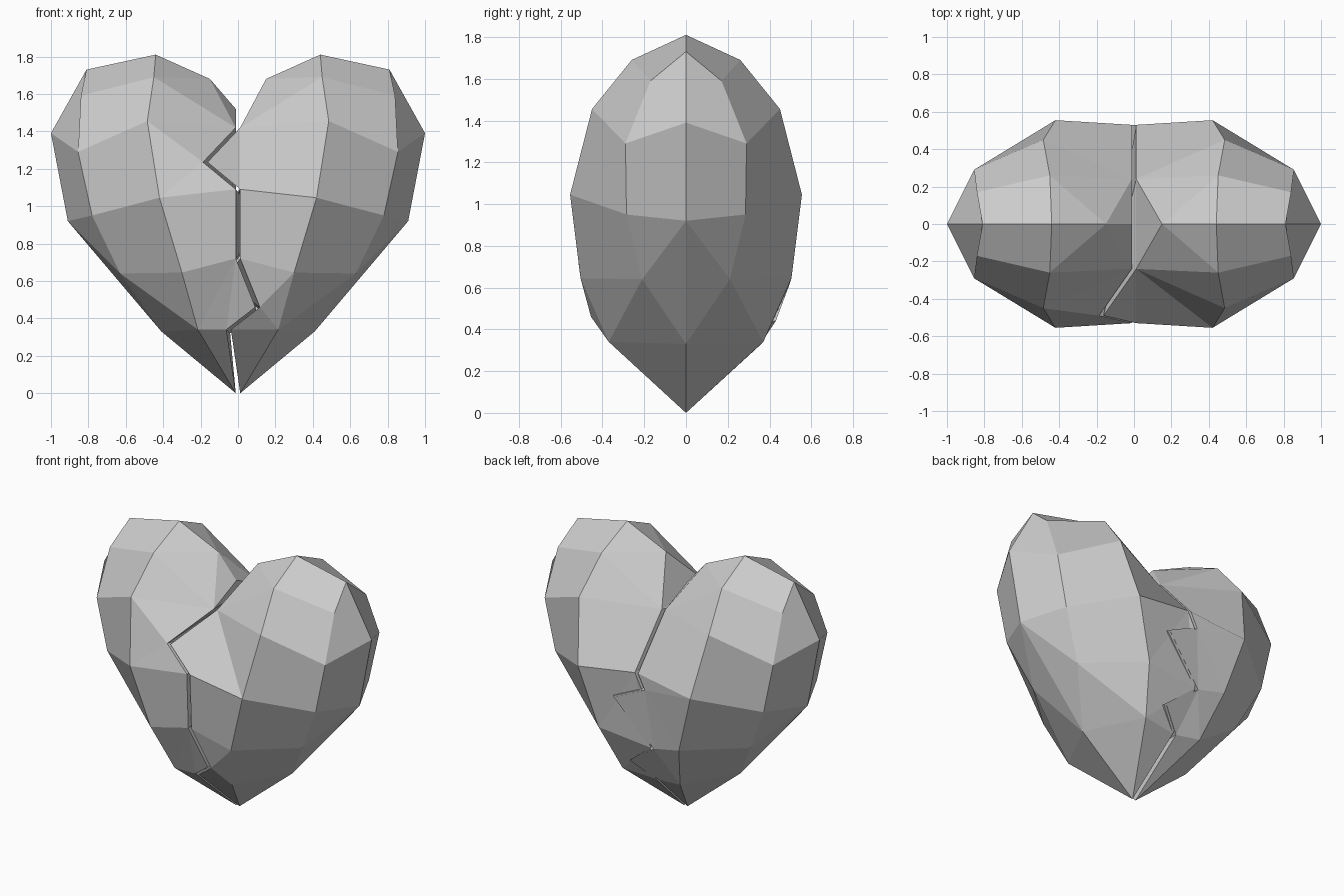
import bpy
import bmesh

if "Cube" in bpy.data.objects:
    bpy.data.objects.remove(bpy.data.objects["Cube"])

# Faceted outline of one lobe: rim on y=0, then two rings towards the front or back
RIM = [(.15, 0, 1.68), (.44, 0, 1.81), (.81, 0, 1.73), (1, 0, 1.39), (.91, 0, .92), (.41, 0, .33)]
MID = [(.84, .17, 1.59), (.855, .29, 1.29), (.78, .285, .95), (.63, .21, .64)]
INNER = [(.45, .26, 1.69), (.485, .45, 1.455), (.42, .555, 1.045), (.3, .505, .645), (.215, .37, .34)]

# Zigzag crack lines, from the cleft down to the tip
FRONT = [(0, -.24, 1.42), (-.175, -.49, 1.235), (0, -.53, 1.09), (0, -.515, .72),
         (.105, -.455, .46), (-.05, -.365, .34), (0, 0, 0)]
BACK = [(0, .24, 1.42), (0, .53, 1.1), (-.05, .53, 1.0), (.165, .53, .9),
        (-.09, .49, .6), (.11, .43, .44), (-.03, .35, .32), (0, 0, 0)]
GAP = .012


def heart_half(name, side):
    bm = bmesh.new()

    def add(points, sx=1, sy=1, dx=0):
        return [bm.verts.new((x * sx + dx, y * sy, z)) for x, y, z in points]

    rim = add(RIM, side)
    front = add(FRONT, dx=side * GAP)
    back = add(BACK[:-1], dx=side * GAP) + [front[-1]]
    tip = front[-1]

    # Outer shell, front and back
    # stops = crack indices joined to the inner ring at mid, low and bottom heights
    for sy, crack, stops in ((-1, front, (2, 3, 5)), (1, back, (1, 4, 6))):
        m, c = add(MID, side, sy), add(INNER, side, sy)
        a, b, d = stops
        faces = [
            [rim[1], rim[2], m[0], c[0]], [rim[2], rim[3], m[1], m[0]],
            [rim[3], rim[4], m[2], m[1]], [rim[4], m[3], m[2]],
            [rim[4], rim[5], m[3]], [rim[5], c[4], m[3]], [rim[5], tip, c[4]],
            [m[3], c[4], c[3]],
            [rim[0], rim[1], c[0]], [rim[0], c[0], crack[0]], [c[0], c[1], crack[0]],
            crack[:a + 1] + [c[2], c[1]],
            crack[a:b + 1] + [c[3], c[2]],
            crack[b:d + 1] + [c[4], c[3]],
            [crack[d], tip, c[4]],
        ]
        faces += [[m[i], m[i + 1], c[i + 1], c[i]] for i in range(3)]
        for f in faces:
            bm.faces.new(f)

    # Top of the broken wall: the left half keeps a small ridge at the cleft
    if side < 0:
        ridge = bm.verts.new((side * GAP, 0, 1.52))
        for f in ([rim[0], ridge, front[0]], [rim[0], ridge, back[0]], [ridge, front[0], back[0]]):
            bm.faces.new(f)
    else:
        bm.faces.new([rim[0], front[0], back[0]])

    # Broken inner wall, stitched between the two crack lines from top to tip
    i = j = 0
    while i < len(front) - 2 or j < len(back) - 2:
        if j >= len(back) - 2 or (i < len(front) - 2 and front[i + 1].co.z >= back[j + 1].co.z):
            bm.faces.new([front[i], front[i + 1], back[j]])
            i += 1
        else:
            bm.faces.new([front[i], back[j + 1], back[j]])
            j += 1
    bm.faces.new([front[i], tip, back[j]])

    bmesh.ops.triangulate(bm, faces=[f for f in bm.faces if len(f.verts) > 4])
    bmesh.ops.recalc_face_normals(bm, faces=bm.faces)
    mesh = bpy.data.meshes.new(name)
    bm.to_mesh(mesh)
    bm.free()
    obj = bpy.data.objects.new(name, mesh)
    bpy.context.collection.objects.link(obj)


heart_half("heart_left_half", -1)
heart_half("heart_right_half", 1)
